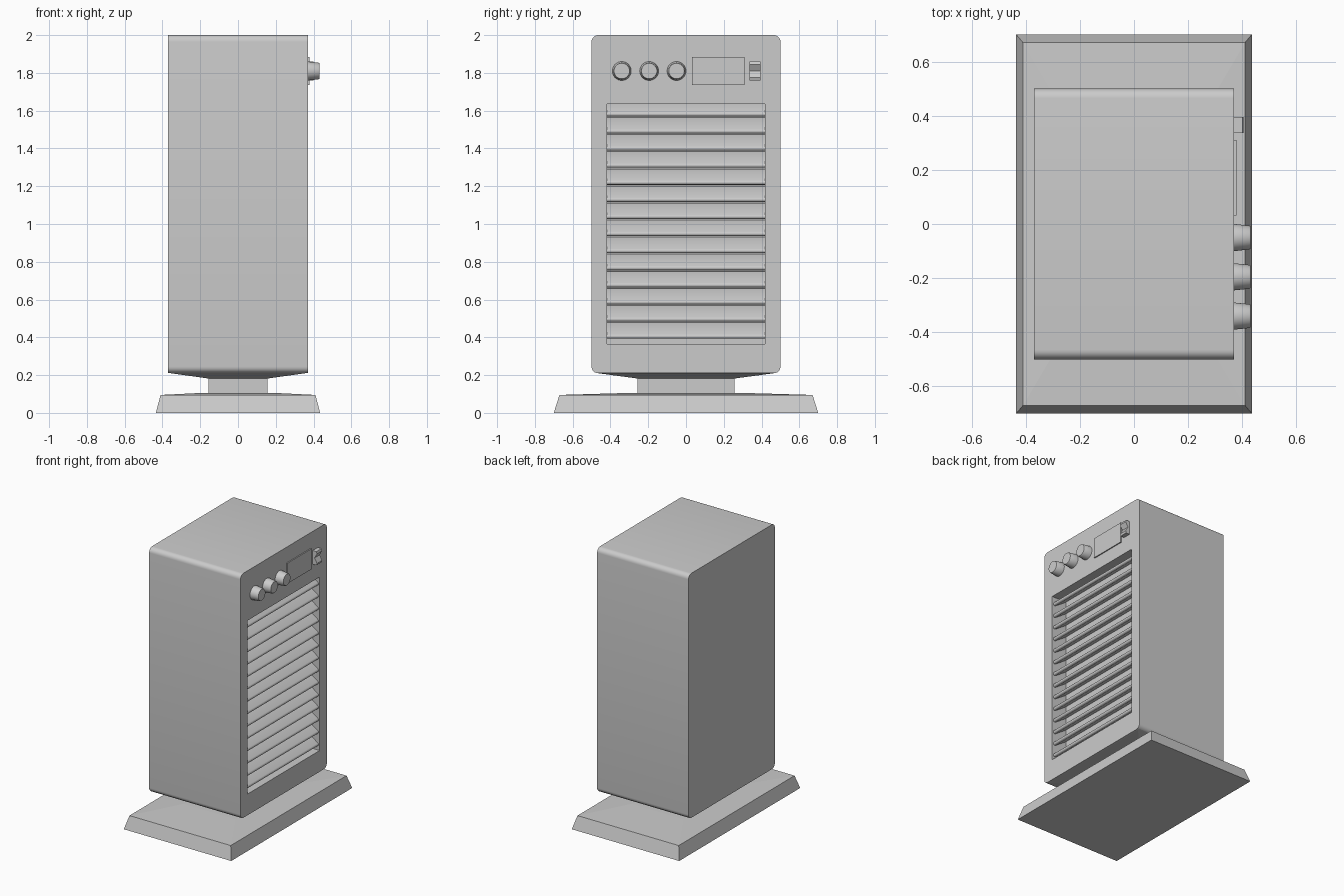
import bpy, bmesh, math

if "Cube" in bpy.data.objects:
    bpy.data.objects.remove(bpy.data.objects["Cube"])

def finish(name, bm, smooth=False):
    bmesh.ops.recalc_face_normals(bm, faces=bm.faces)
    me = bpy.data.meshes.new(name)
    bm.to_mesh(me)
    bm.free()
    ob = bpy.data.objects.new(name, me)
    bpy.context.collection.objects.link(ob)
    if smooth:
        bpy.ops.object.select_all(action='DESELECT')
        ob.select_set(True)
        bpy.context.view_layer.objects.active = ob
        bpy.ops.object.shade_smooth_by_angle(angle=math.radians(35))
    return ob

def loft(name, rings, smooth=False):
    """Skin a list of point rings and cap both ends."""
    bm = bmesh.new()
    vs = [[bm.verts.new(p) for p in r] for r in rings]
    n = len(vs[0])
    for a, b in zip(vs, vs[1:]):
        for i in range(n):
            bm.faces.new((a[i], a[(i + 1) % n], b[(i + 1) % n], b[i]))
    bm.faces.new(vs[0])
    bm.faces.new(vs[-1])
    return finish(name, bm, smooth)

def rect(hx, hy, z):
    return [(-hx, -hy, z), (hx, -hy, z), (hx, hy, z), (-hx, hy, z)]

def box(name, x0, x1, y0, y1, z0, z1):
    return loft(name, [[(x0, y0, z), (x1, y0, z), (x1, y1, z), (x0, y1, z)] for z in (z0, z1)])

# Base plate with bevelled rim and slightly domed top
loft("base", [rect(.435, .7, 0), rect(.41, .67, .095), rect(.21, .33, .105)])
# Neck and tapered underside
loft("neck", [rect(.157, .257, .09), rect(.157, .257, .19)])
loft("underside", [rect(.157, .257, .182), rect(.37, .48, .212)])

# Rounded housing, extruded along x
R = .035
outline = []
for k, (y, z) in enumerate([(.5 - R, 2 - R), (-.5 + R, 2 - R), (-.5 + R, .21 + R), (.5 - R, .21 + R)]):
    for i in range(7):
        a = math.pi / 2 * (k + i / 6)
        outline.append((y + R * math.cos(a), z + R * math.sin(a)))
body = loft("housing", [[(x, y, z) for y, z in outline] for x in (-.37, .37)], True)

# Grille recess
cutter = box("recess_cutter", .25, .5, -.417, .417, .365, 1.635)
cutter.hide_render = True
mod = body.modifiers.new("recess", 'BOOLEAN')
mod.operation = 'DIFFERENCE'
mod.solver = 'EXACT'
mod.object = cutter
bpy.context.view_layer.objects.active = body
bpy.ops.object.modifier_apply(modifier=mod.name)
bpy.data.objects.remove(cutter)

# Slanted louvres with rounded lips
def slat_section(z, r=.0125):
    outer, inner = (.348, z + r), (.26, z + r + .06)
    tilt = math.atan2(inner[1] - outer[1], inner[0] - outer[0])
    pts = []
    for (cx, cz), start in ((inner, tilt - math.pi / 2), (outer, tilt + math.pi / 2)):
        for i in range(7):
            a = start + math.pi * i / 6
            pts.append((cx + r * math.cos(a), cz + r * math.sin(a)))
    return pts

for i in range(14):
    sec = slat_section(.393 + .0905 * i)
    loft(f"louvre_{i + 1}", [[(x, y, z) for x, z in sec] for y in (-.42, .42)], True)

# Control knobs
def circle(x, y, r):
    return [(x, y + r * math.cos(t * math.tau / 32), 1.81 + r * math.sin(t * math.tau / 32)) for t in range(32)]

for i, y in enumerate((-.34, -.195, -.05)):
    loft(f"knob_{i + 1}", [circle(.36, y, .051), circle(.37, y, .05), circle(.426, y, .044), circle(.431, y, .041)], True)

# Display panel and rocker switch
box("display", .36, .378, .032, .31, 1.735, 1.885)
rocker = [(.36, 1.76), (.40, 1.76), (.405, 1.775), (.385, 1.81), (.405, 1.845), (.40, 1.86), (.36, 1.86)]
loft("rocker_switch", [[(x, y, z) for x, z in rocker] for y in (.336, .395)])
